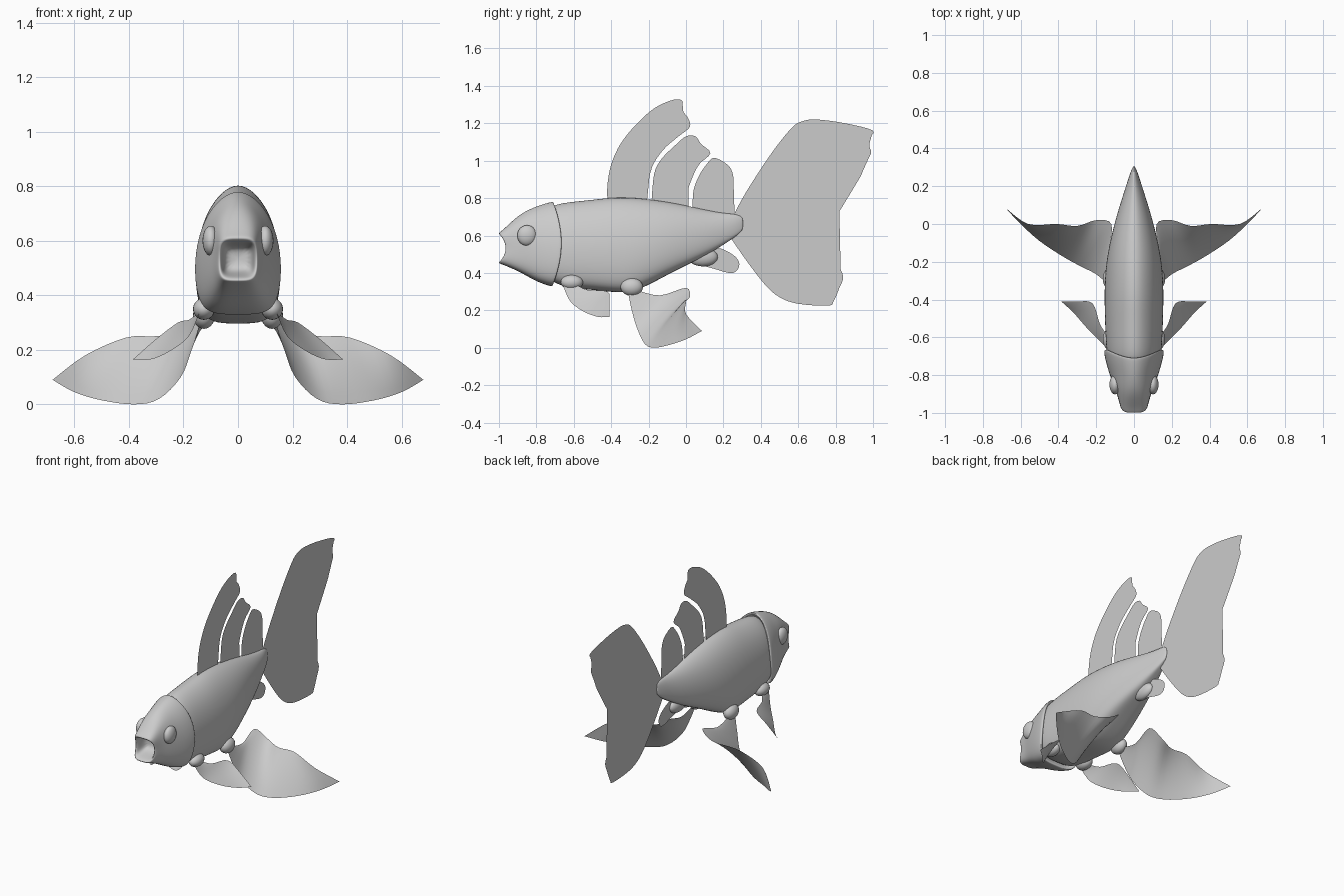
import bpy, bmesh
from mathutils import Vector

if "Cube" in bpy.data.objects:
    bpy.data.objects.remove(bpy.data.objects["Cube"])

GREY = (0.6, 0.6, 0.6, 1)
grey = bpy.data.materials.new("plain grey")
grey.use_nodes = True
grey.diffuse_color = GREY
grey.node_tree.nodes["Principled BSDF"].inputs["Base Color"].default_value = GREY


def finish(bm, name, subsurf=0):
    bmesh.ops.recalc_face_normals(bm, faces=bm.faces)
    mesh = bpy.data.meshes.new(name)
    bm.to_mesh(mesh)
    bm.free()
    mesh.materials.append(grey)
    mesh.shade_smooth()
    ob = bpy.data.objects.new(name, mesh)
    bpy.context.collection.objects.link(ob)
    if subsurf:
        mod = ob.modifiers.new("smooth", 'SUBSURF')
        mod.levels = mod.render_levels = subsurf
    return ob


def spline(pts, steps=4):
    """Smooth open curve through the points."""
    p = [Vector(q) for q in pts]
    p = [p[0]] + p + [p[-1]]
    out = []
    for a, b, c, d in zip(p, p[1:], p[2:], p[3:]):
        for i in range(steps):
            t = i / steps
            out.append(b + (c - a) * t / 2 + (2 * a - 5 * b + 4 * c - d) * t * t / 2
                       + (3 * b - a - 3 * c + d) * t ** 3 / 2)
    return out + [p[-1]]


# half cross-sections as (width, height) fractions, bottom to top
EGG = [(0, 0), (.5, 0), (.82, .05), (.97, .2), (1, .4), (.93, .6), (.72, .8), (.38, .94), (0, 1)]
BOX = [(0, 0), (.6, 0), (.9, .08), (1, .25), (1, .5), (1, .75), (.9, .92), (.6, 1), (0, 1)]


def loft(name, stations):
    """Stations: y, bottom, top, half width, boxiness, backward bow of the middle."""
    bm = bmesh.new()
    rings = []
    for y, lo, hi, hw, box, bow in stations:
        half = [Vector(e).lerp(Vector(b), box) for e, b in zip(EGG, BOX)]
        full = [(w, t) for w, t in half] + [(-w, t) for w, t in half[-2:0:-1]]
        rings.append([bm.verts.new((w * hw, y - bow * (2 * t - 1) ** 2, lo + t * (hi - lo)))
                      for w, t in full])
    for r, s in zip(rings, rings[1:]):
        for i in range(len(r)):
            j = (i + 1) % len(r)
            bm.faces.new((r[i], r[j], s[j], s[i]))
    bm.faces.new(rings[0])
    bm.faces.new(rings[-1])
    return finish(bm, name, 2)


# trunk from behind the gills to the tail root
loft("body", [(y, lo, hi, hw, 0, 0) for y, lo, hi, hw in [
    (-.76, .39, .74, .12), (-.7, .34, .776, .146), (-.6, .318, .79, .152), (-.5, .31, .8, .156),
    (-.4, .298, .813, .158), (-.3, .293, .813, .157), (-.2, .335, .803, .148),
    (-.1, .39, .787, .13), (0, .44, .767, .105), (.1, .49, .742, .076),
    (.2, .55, .722, .043), (.26, .59, .718, .024), (.295, .62, .705, .01), (.305, .64, .69, .004)]])

# head with open mouth and a gill edge that overlaps the trunk
loft("head", [
    (-.88, .5, .57, .04, 1, 0), (-.92, .48, .585, .055, 1, 0), (-.957, .468, .598, .06, 1, .035),
    (-.965, .452, .612, .07, 1, .04), (-.95, .445, .628, .076, .9, .03),
    (-.9, .42, .69, .09, .5, .02), (-.85, .395, .73, .11, .2, .02), (-.79, .36, .76, .132, 0, .02),
    (-.73, .34, .778, .15, 0, .03), (-.68, .328, .789, .16, 0, .04),
    (-.662, .33, .788, .16, 0, .05), (-.662, .345, .775, .145, 0, .05), (-.69, .37, .76, .13, 0, .05)])


def ellipsoid(name, loc, radii):
    bm = bmesh.new()
    bmesh.ops.create_uvsphere(bm, u_segments=24, v_segments=14, radius=1)
    bmesh.ops.scale(bm, vec=radii, verts=bm.verts)
    bmesh.ops.translate(bm, vec=loc, verts=bm.verts)
    return finish(bm, name)


def sheet(name, front, back, side, bulge):
    """Curved paired fin stretched between its front and back edges."""
    bm = bmesh.new()
    n = 8
    rows = []
    for a, b in zip(spline(front), spline(back)):
        row = []
        for i in range(n + 1):
            t = i / n
            p = a.lerp(b, t) + Vector((0, 0, 4 * bulge * t * (1 - t) * (a - b).length))
            row.append(bm.verts.new((side * p.x, p.y, p.z)))
        rows.append(row)
    for r, s in zip(rows, rows[1:]):
        for i in range(n):
            bm.faces.new((r[i], r[i + 1], s[i + 1], s[i]))
    bmesh.ops.remove_doubles(bm, verts=bm.verts, dist=.0005)
    return finish(bm, name)


# eyes, fin roots and paired fins
PECTORAL_FRONT = [(.14, -.66, .34), (.18, -.62, .25), (.25, -.55, .195), (.32, -.47, .165), (.385, -.41, .165)]
PECTORAL_BACK = [(.14, -.59, .34), (.18, -.53, .31), (.22, -.42, .3), (.3, -.41, .24), (.385, -.41, .165)]
PELVIC_FRONT = [(.14, -.31, .3), (.17, -.29, .2), (.21, -.26, .1), (.29, -.22, .02),
                (.38, -.17, 0), (.5, -.09, .015), (.6, 0, .045), (.68, .085, .09)]
PELVIC_BACK = [(.13, -.27, .31), (.13, -.14, .28), (.12, 0, .32), (.2, .02, .27),
               (.3, -.01, .25), (.41, 0, .245), (.56, 0, .18), (.68, .085, .09)]
for side, label in ((1, "left"), (-1, "right")):
    ellipsoid(label + "_eye", (side * .1, -.85, .6), (.03, .052, .055))
    ellipsoid(label + "_pectoral_root", (side * .125, -.61, .35), (.04, .06, .04))
    ellipsoid(label + "_pelvic_root", (side * .125, -.29, .325), (.04, .06, .048))
    sheet(label + "_pectoral_fin", PECTORAL_FRONT, PECTORAL_BACK, side, .04)
    sheet(label + "_pelvic_fin", PELVIC_FRONT, PELVIC_BACK, side, .06)
ellipsoid("anal_root", (0, .09, .485), (.035, .08, .05))


def flat_fin(name, outline):
    """Flat fin on the centre plane, outlined in (y, z)."""
    bm = bmesh.new()
    bm.faces.new([bm.verts.new((0, p.x, p.y)) for p in spline(outline)])
    bmesh.ops.triangulate(bm, faces=bm.faces)
    return finish(bm, name)


# centre fins
flat_fin("front_dorsal_fin", [
    (-.42, .78), (-.42, .87), (-.4, .98), (-.35, 1.09), (-.27, 1.19), (-.17, 1.28), (-.07, 1.325),
    (-.02, 1.32), (-.02, 1.27), (.01, 1.23), (.02, 1.18), (-.04, 1.13), (-.12, 1.06),
    (-.18, .97), (-.2, .88), (-.21, .77)])
flat_fin("middle_dorsal_fin", [
    (-.185, .77), (-.17, .93), (-.13, 1.01), (-.06, 1.08), (0, 1.13), (.05, 1.13), (.08, 1.09),
    (.13, 1.04), (.07, .98), (.03, .9), (.01, .83), (.015, .74)])
flat_fin("rear_dorsal_fin", [
    (.035, .74), (.04, .84), (.07, .92), (.11, .98), (.15, 1.015), (.22, .98), (.25, .93),
    (.255, .85), (.26, .7)])
flat_fin("tail_fin", [
    (.25, .7), (.32, .83), (.45, 1.03), (.56, 1.17), (.62, 1.21), (.7, 1.22), (.85, 1.2), (1, 1.16),
    (.97, 1.11), (.99, 1.04), (.95, 1), (.94, .93), (.88, .83), (.82, .73), (.76, .67), (.75, .61),
    (.8, .55), (.81, .46), (.84, .38), (.82, .32), (.79, .25), (.76, .225), (.6, .235), (.5, .27),
    (.42, .34), (.32, .47), (.23, .6)])
flat_fin("anal_fin", [
    (.1, .5), (.16, .53), (.2, .525), (.26, .49), (.285, .45), (.27, .41), (.23, .4),
    (.14, .425), (.04, .45)])
